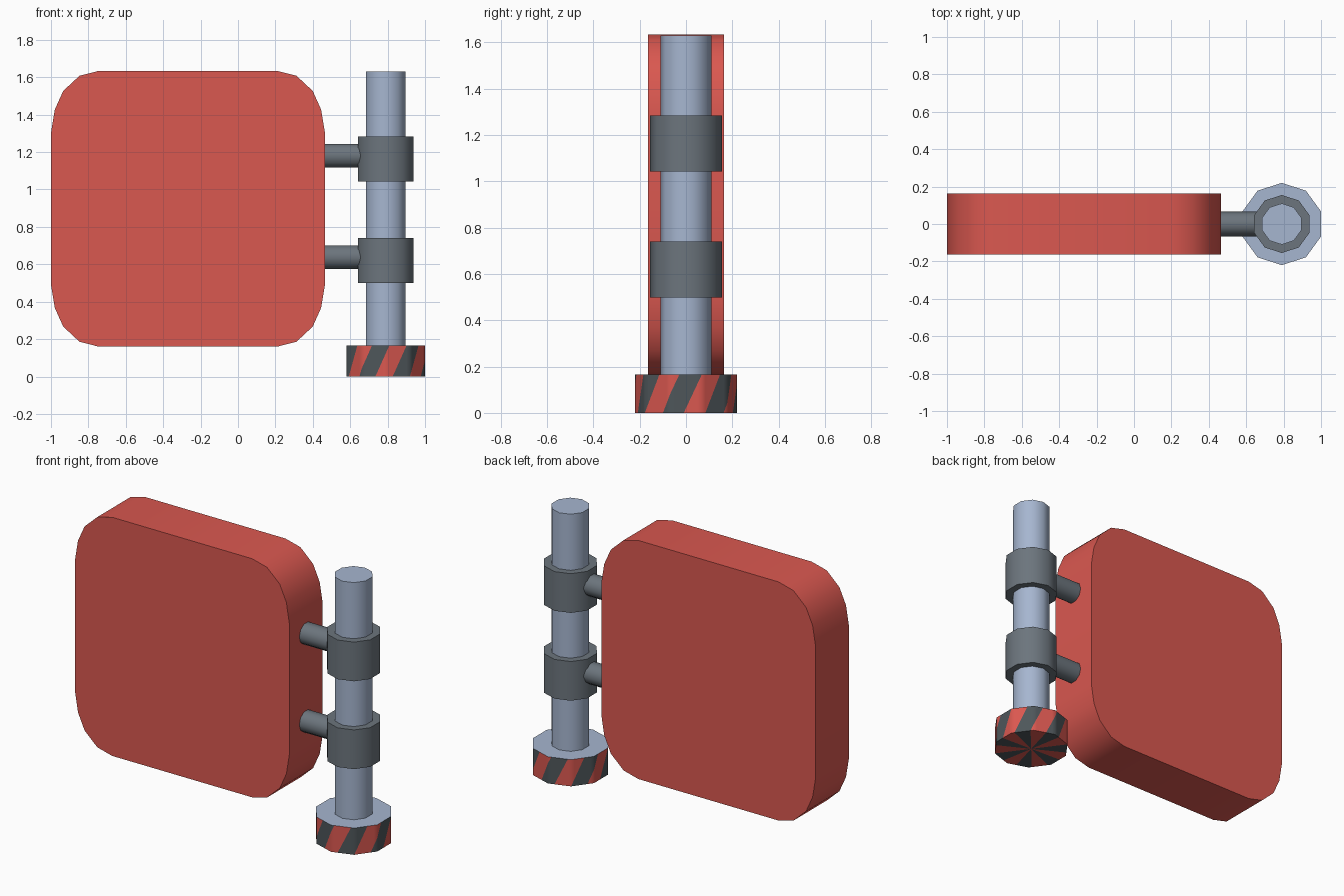
import bpy, math

if "Cube" in bpy.data.objects:
    bpy.data.objects.remove(bpy.data.objects["Cube"])


def material(name, srgb):
    m = bpy.data.materials.new(name)
    lin = [(c / 255 / 12.92) if c < 10 else ((c / 255 + 0.055) / 1.055) ** 2.4 for c in srgb]
    m.diffuse_color = (*lin, 1)
    m.use_nodes = True
    m.node_tree.nodes["Principled BSDF"].inputs["Base Color"].default_value = m.diffuse_color
    return m


RED = material("red", (218, 88, 80))
STEEL = material("pale_blue_steel", (166, 182, 208))
GREY = material("clamp_grey", (108, 117, 125))
DARK = material("stripe_dark_grey", (78, 86, 90))

PX = 0.79          # post axis
SIDES = 10


def smooth(ob):
    bpy.ops.object.select_all(action='DESELECT')
    ob.select_set(True)
    bpy.context.view_layer.objects.active = ob
    bpy.ops.object.shade_smooth_by_angle(angle=math.radians(40))


def mesh_object(name, verts, faces, mats):
    me = bpy.data.meshes.new(name)
    me.from_pydata(verts, [], faces)
    for m in mats:
        me.materials.append(m)
    ob = bpy.data.objects.new(name, me)
    bpy.context.collection.objects.link(ob)
    return ob


def cylinder(name, r, length, loc, mat, rot=(0, 0, 0)):
    bpy.ops.mesh.primitive_cylinder_add(vertices=SIDES, radius=r, depth=length,
                                        location=loc, rotation=rot)
    ob = bpy.context.object
    ob.name = name
    ob.data.materials.append(mat)
    smooth(ob)
    return ob


# Sign panel: one rounded corner mirrored to four, then extruded in y
corner = [(0.7325, 0.405), (0.712, 0.53), (0.667, 0.63), (0.58, 0.711), (0.478, 0.737)]
outline = list(corner)
outline += [(-x, z) for x, z in reversed(corner)]
outline += [(-x, -z) for x, z in corner]
outline += [(x, -z) for x, z in reversed(corner)]
n = len(outline)
verts = [(x - 0.2675, y, z + 0.897) for y in (-0.163, 0.163) for x, z in outline]
faces = [list(range(n))[::-1], list(range(n, 2 * n))]
faces += [[i, (i + 1) % n, n + (i + 1) % n, n + i] for i in range(n)]
faces = [f[::-1] for f in faces]
smooth(mesh_object("sign_panel", verts, faces, [RED]))

# Post, clamps and arms
cylinder("post", 0.11, 1.475, (PX, 0, 0.8925), STEEL)
for label, z in (("lower", 0.62), ("upper", 1.1625)):
    cylinder(label + "_clamp", 0.155, 0.242, (PX, 0, z), GREY)
    cylinder(label + "_arm", 0.066, 0.25, (0.58, 0, z + 0.018), GREY, (0, math.pi / 2, 0))

# Striped foot: sheared grid on a ten-sided prism, steel top, striped underside
COLS, ROWS, R, H = 70, 4, 0.22, 0.165
PER = COLS // SIDES


def rim(c):
    k, t = divmod(c, PER)
    t /= PER
    a, b = [math.radians(-90 + 36 * j) for j in (k, k + 1)]
    return (PX + R * ((1 - t) * math.cos(a) + t * math.cos(b)),
            R * ((1 - t) * math.sin(a) + t * math.sin(b)))


def vid(row, c):
    return row * COLS + c % COLS


verts = [(*rim(c), H * row / ROWS) for row in range(ROWS + 1) for c in range(COLS)]
verts.append((PX, 0, 0))
faces, slots = [], []
for b in range(COLS):
    stripe = ((b + 3) % COLS // 5) % 2
    for row in range(ROWS):
        c = b + row
        faces.append([vid(row, c), vid(row, c + 1), vid(row + 1, c + 1)])
        faces.append([vid(row, c + 1), vid(row + 1, c + 2), vid(row + 1, c + 1)])
        slots += [stripe, stripe]
    faces.append([vid(0, b + 1), vid(0, b), len(verts) - 1])
    slots.append(stripe)
faces.append([vid(ROWS, c) for c in range(COLS)])
slots.append(2)
foot = mesh_object("striped_foot", verts, faces, [RED, DARK, STEEL])
foot.data.polygons.foreach_set("material_index", slots)
smooth(foot)
